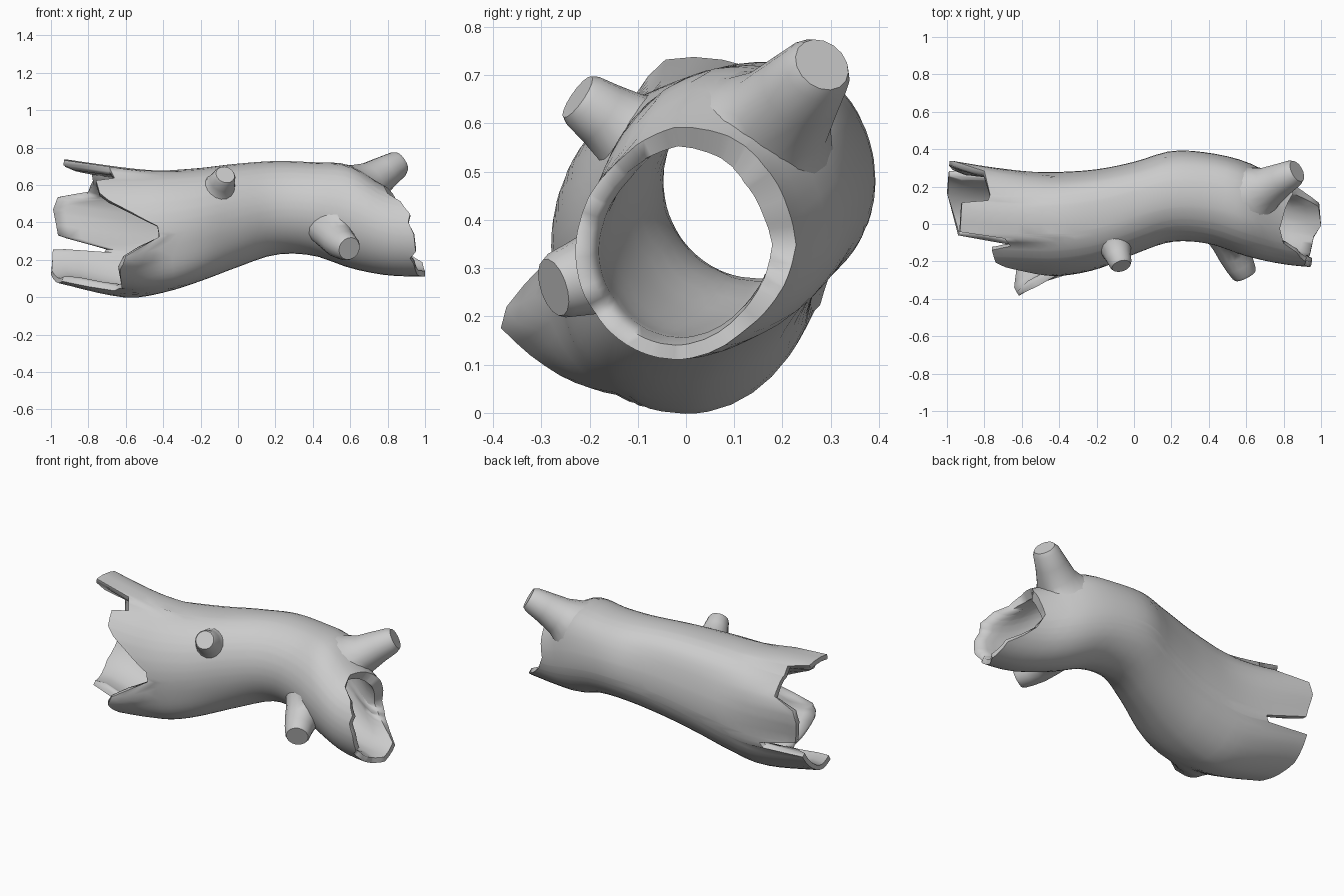
import bpy, bmesh
from math import sin, cos, atan2, radians, pi, exp
from mathutils import Vector

if "Cube" in bpy.data.objects:
    bpy.data.objects.remove(bpy.data.objects["Cube"])

# Trunk stations: x, centre y, centre z, half width, half height
STATIONS = [(-1.0, .02, .385, .28, .295), (-.6, 0, .335, .275, .335), (-.4, 0, .35, .278, .325),
            (-.2, .025, .387, .267, .3), (0, .085, .437, .247, .275), (.2, .147, .477, .243, .25),
            (.4, .137, .472, .243, .249), (.6, .08, .43, .252, .274), (.8, .01, .352, .225, .235),
            (1.0, -.025, .335, .21, .225)]
# Broken ends: angle around the trunk (0 back, 90 top, 180 front) -> x of the edge
LEFT = [(0, -.97), (14, -.985), (25, -.96), (34, -.8), (58, -.77), (68, -.78), (73, -.92), (100, -.93),
        (105, -.69), (116, -.66), (122, -.76), (140, -.74), (148, -.69), (160, -.56), (174, -.43),
        (184, -.42), (195, -.6), (205, -.63), (235, -.62), (246, -.66), (254, -.94), (300, -1.0),
        (333, -.99), (339, -.72), (345, -.7), (351, -.96)]
RIGHT = [(0, .82), (20, .84), (45, .85), (70, .81), (100, .78), (120, .8), (132, .87), (142, .89),
         (152, .92), (164, .91), (180, .94), (205, .95), (215, .92), (225, .94), (255, .96), (275, 1.0),
         (310, .99), (325, .92), (340, .86)]
# How far the splinters flare outwards at their tips
FLARE = [(0, .02), (25, .07), (60, 0), (73, .06), (100, .06), (115, 0), (184, 0), (198, .14),
         (215, .08), (240, 0)]
# Soft bulges: angle, angular width, x, x width, height
BULGES = [(52, 24, -.2, .35, .035), (48, 24, .6, .25, .025), (228, 22, -.3, .25, .03)]


def around(table, a):
    """Linear lookup that wraps at 360 degrees."""
    a %= 360
    pts = table + [(table[0][0] + 360, table[0][1])]
    for (a0, v0), (a1, v1) in zip(pts, pts[1:]):
        if a0 <= a <= a1:
            return v0 + (v1 - v0) * (a - a0) / (a1 - a0)
    return table[0][1]


def section(x):
    """Smoothly interpolated trunk cross-section at x."""
    x = min(max(x, -1), 1)
    k = next(i for i in range(len(STATIONS) - 1) if x <= STATIONS[i + 1][0] + 1e-6)
    p = [STATIONS[min(max(k + d, 0), len(STATIONS) - 1)] for d in (-1, 0, 1, 2)]
    h = p[2][0] - p[1][0]
    t = (x - p[1][0]) / h
    out = []
    for c in range(1, 5):
        m0 = (p[2][c] - p[0][c]) / (p[2][0] - p[0][0]) * h
        m1 = (p[3][c] - p[1][c]) / (p[3][0] - p[1][0]) * h
        out.append((2*t**3 - 3*t*t + 1) * p[1][c] + (t**3 - 2*t*t + t) * m0
                   + (3*t*t - 2*t**3) * p[2][c] + (t**3 - t*t) * m1)
    return out


def surface(x, deg, inset=0.0):
    """Point on the outside of the trunk."""
    cy, cz, ry, rz = section(x)
    edge = around(LEFT, deg)
    t = min(max((-.42 - x) / max(-.42 - edge, .05), 0), 1)
    f = around(FLARE, deg) * t - inset
    for a0, aw, x0, xw, h in BULGES:
        d = (deg - a0 + 180) % 360 - 180
        f += h * exp(-(d / aw) ** 2 - ((x - x0) / xw) ** 2)
    a = radians(deg)
    return Vector((x, cy + (ry + f) * cos(a), cz + (rz + f) * sin(a)))


def make_object(name, bm):
    me = bpy.data.meshes.new(name)
    bm.to_mesh(me)
    bm.free()
    ob = bpy.data.objects.new(name, me)
    bpy.context.collection.objects.link(ob)
    bpy.ops.object.select_all(action='DESELECT')
    ob.select_set(True)
    bpy.context.view_layer.objects.active = ob
    return ob


# Hollow trunk with splintered ends
angles = sorted(set(range(0, 360, 10)) | {a for a, _ in LEFT + RIGHT})
ROWS = 28
bm = bmesh.new()
grid = []
for i in range(ROWS + 1):
    s = i / ROWS
    grid.append([bm.verts.new(surface(around(LEFT, a) * (1 - s) + around(RIGHT, a) * s, a))
                 for a in angles])
n = len(angles)
for i in range(ROWS):
    for j in range(n):
        k = (j + 1) % n
        bm.faces.new((grid[i][j], grid[i][k], grid[i + 1][k], grid[i + 1][j]))
trunk = make_object("hollow_trunk", bm)
# Wall thins at the broken rims, but stays thick beside the back branch
wall = trunk.vertex_groups.new(name="wall")
wall.add(list(range(n * (ROWS + 1))), .75, 'REPLACE')
wall.add(list(range(n)), .45, 'REPLACE')
for i in range(ROWS - 8, ROWS + 1):
    for j, a in enumerate(angles):
        thick = max(0, cos(radians(a - 40))) * min(1, (i - ROWS + 8) / 4)
        base = .5 if i == ROWS else .75
        wall.add([i * n + j], min(1, base + .5 * thick), 'REPLACE')
mod = trunk.modifiers.new("wall", 'SOLIDIFY')
mod.thickness = .06
mod.offset = -1
mod.vertex_group = "wall"
bpy.ops.object.modifier_apply(modifier=mod.name)
bpy.ops.object.shade_smooth_by_angle(angle=radians(75))


def branch(name, base, tip, r_base, r_tip, sides=16):
    """Broken branch whose wide foot is wrapped onto the trunk."""
    base, tip = Vector(base), Vector(tip)
    axis = (tip - base).normalized()
    u = axis.cross(Vector((0, .3, 1))).normalized()
    v = axis.cross(u)
    bm = bmesh.new()
    rings = []
    # position along the branch, radius blend, amount of wrapping
    for t, w, wrap in ((0, 1, 1), (.25, .6, .45), (.45, .32, .1), (.7, .13, 0), (.93, 0, 0), (1, -.12, 0)):
        ring = []
        for j in range(sides):
            a = 2 * pi * j / sides
            r = r_tip + (r_base - r_tip) * w
            p = base.lerp(tip, t) + (u * cos(a) + v * sin(a)) * r
            cy, cz, ry, rz = section(p.x)
            deg = atan2((p.z - cz) / rz, (p.y - cy) / ry) * 180 / pi
            x = min(p.x, around(RIGHT, deg) - .01)
            ring.append(bm.verts.new(p.lerp(surface(x, deg, .006), wrap)))
        rings.append(ring)
    for r0, r1 in zip(rings, rings[1:]):
        for j in range(sides):
            k = (j + 1) % sides
            bm.faces.new((r0[j], r0[k], r1[k], r1[j]))
    bm.faces.new(rings[-1])
    bmesh.ops.recalc_face_normals(bm, faces=bm.faces[:])
    make_object(name, bm)
    bpy.ops.object.shade_smooth_by_angle(angle=radians(50))


# Three broken branch stubs
branch("upper_front_branch", (-.12, -.06, .54), (-.068, -.225, .655), .13, .06)
branch("lower_front_branch", (.5, -.09, .32), (.595, -.275, .26), .14, .07)
branch("back_top_branch", (.6, .14, .55), (.872, .282, .722), .19, .074)
